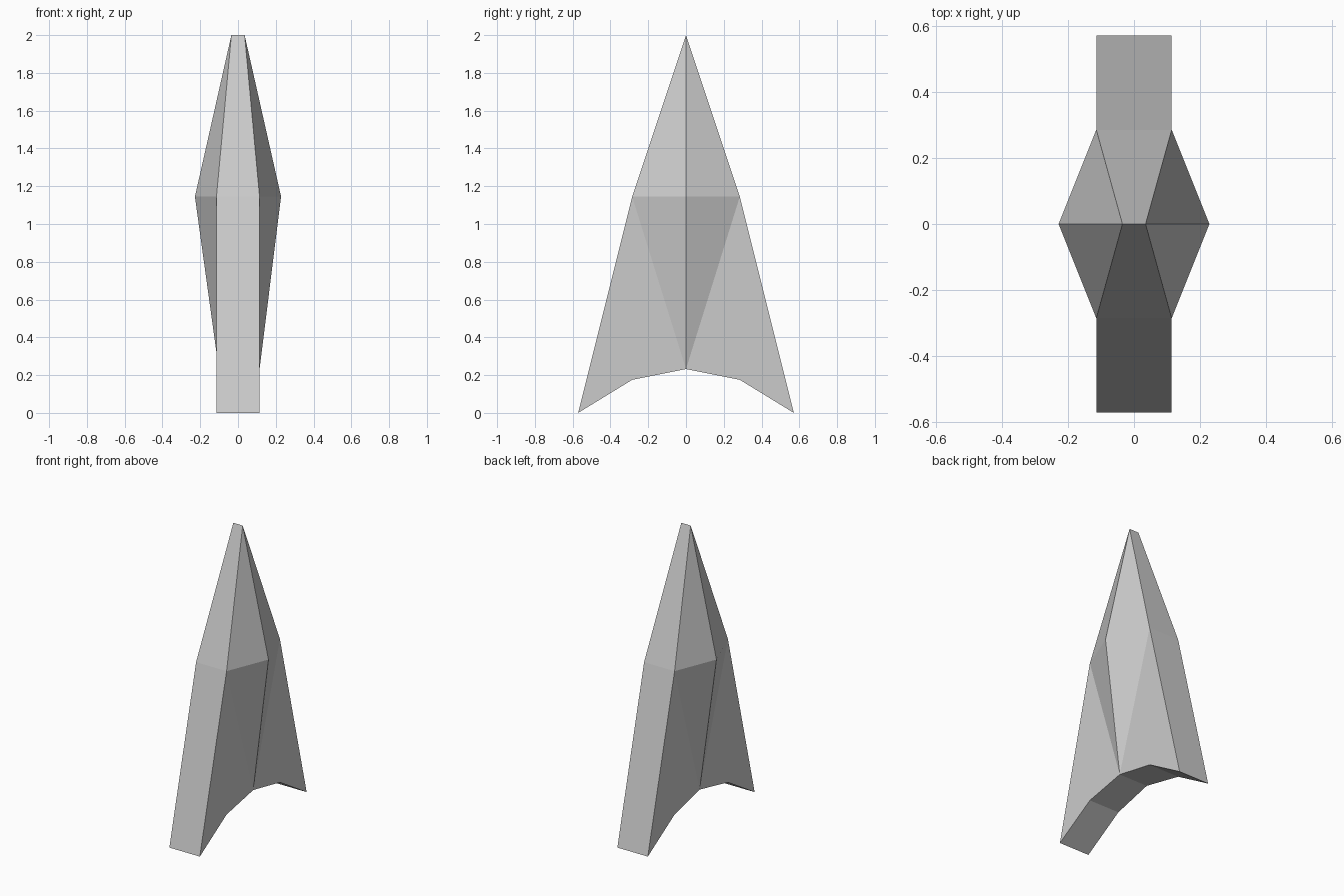
import bpy, bmesh

if "Cube" in bpy.data.objects:
    bpy.data.objects.remove(bpy.data.objects["Cube"])

# One half (y <= 0) of the arrowhead; the mirror makes the other half
bm = bmesh.new()


def flank(s, root_x):
    pts = dict(
        tip=(0.035, 0, 2.0), ridge=(0.228, 0, 1.145), root=(root_x, 0, 0.232),
        shoulder=(0.114, -0.285, 1.145), notch=(0.114, -0.285, 0.175),
        barb=(0.114, -0.571, 0.0))
    v = {k: bm.verts.new((s * x, y, z)) for k, (x, y, z) in pts.items()}
    for names in (("tip", "ridge", "shoulder"), ("ridge", "root", "shoulder"),
                  ("root", "notch", "shoulder"), ("notch", "barb", "shoulder")):
        bm.faces.new([v[n] for n in names])
    return v


left, right = flank(-1, 0.102), flank(1, 0.114)

# Edge band and underside joining the two flanks
band = ("tip", "shoulder", "barb", "notch", "root")
for a, b in zip(band, band[1:]):
    bm.faces.new((left[a], left[b], right[b], right[a]))
bmesh.ops.recalc_face_normals(bm, faces=bm.faces)

# Mirror across y and weld the centre line
geom = bm.verts[:] + bm.edges[:] + bm.faces[:]
bmesh.ops.mirror(bm, geom=geom, axis='Y', merge_dist=0.0001)
bmesh.ops.remove_doubles(bm, verts=bm.verts, dist=0.0001)
bmesh.ops.recalc_face_normals(bm, faces=bm.faces)

mesh = bpy.data.meshes.new("arrowhead")
bm.to_mesh(mesh)
bm.free()
bpy.context.collection.objects.link(bpy.data.objects.new("arrowhead", mesh))
